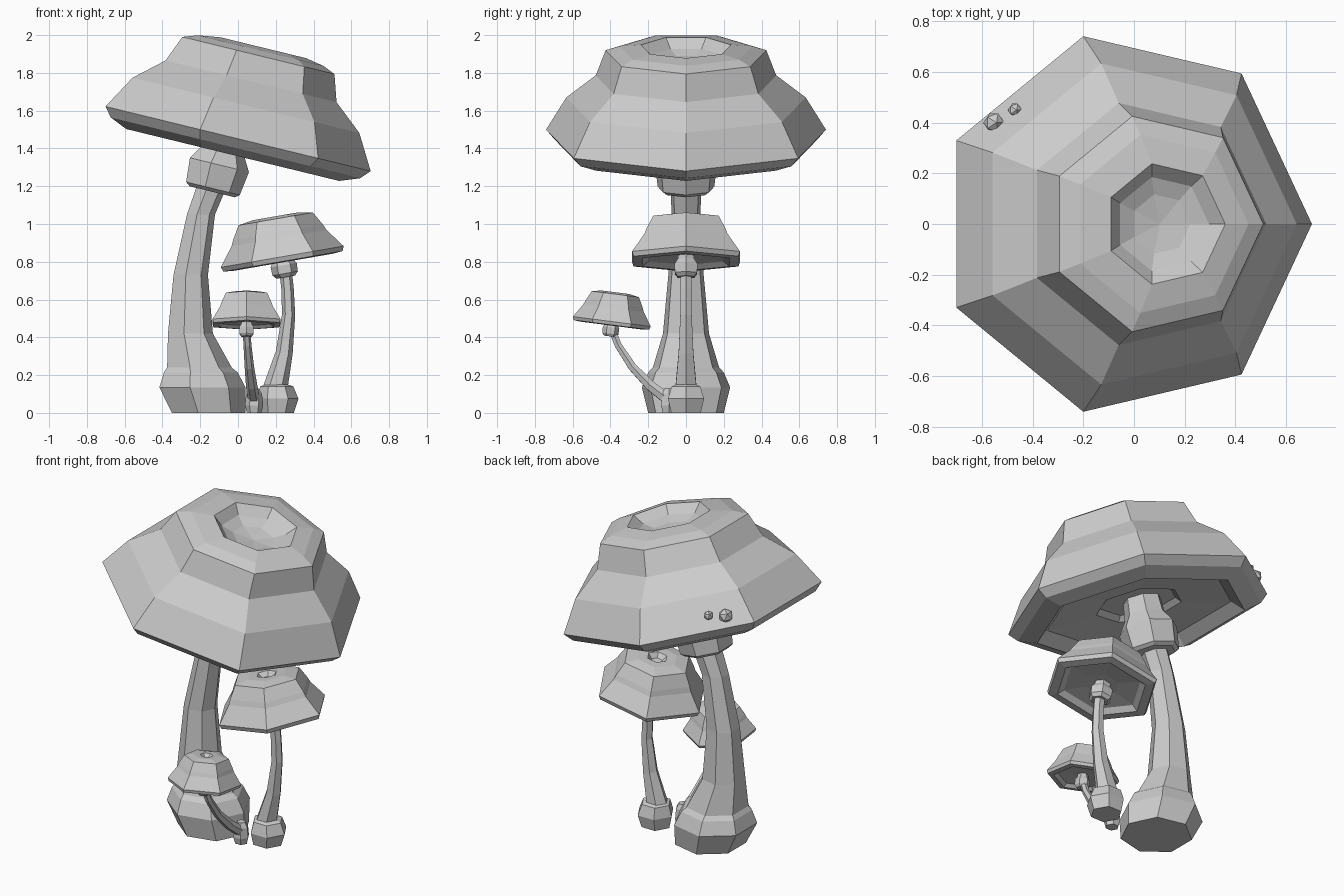
import bpy, bmesh, math
from mathutils import Matrix, Vector

if "Cube" in bpy.data.objects:
    bpy.data.objects.remove(bpy.data.objects["Cube"])


def skin(name, rings, sides, phase=0.0):
    """Skin a list of (centre, axis rotation, radius) rings into a closed flat-faced solid."""
    bm = bmesh.new()
    loops = []
    for centre, rot, r in rings:
        pts = []
        for i in range(sides):
            a = phase + 2 * math.pi * i / sides
            pts.append(bm.verts.new(Vector(centre) + rot @ Vector((r * math.cos(a), r * math.sin(a), 0))))
        loops.append(pts)
    for lo, hi in zip(loops, loops[1:]):
        for i in range(sides):
            j = (i + 1) % sides
            bm.faces.new((lo[i], lo[j], hi[j], hi[i]))
    bm.faces.new(list(reversed(loops[0])))
    bm.faces.new(loops[-1])
    bmesh.ops.remove_doubles(bm, verts=bm.verts, dist=0.0005)
    bmesh.ops.recalc_face_normals(bm, faces=bm.faces)
    me = bpy.data.meshes.new(name)
    bm.to_mesh(me)
    bm.free()
    ob = bpy.data.objects.new(name, me)
    bpy.context.collection.objects.link(ob)
    return ob


def lathe(name, frame, profile, sides, phase=0.0):
    """Profile of (radius, height, sideways shift) turned in a tilted frame."""
    rot = frame.to_3x3()
    return skin(name, [(frame @ Vector((s, 0, h)), rot, max(r, 0.0001)) for r, h, s in profile], sides, phase)


def stalk(name, path, sides, phase=0.0):
    """Path of (x, y, z, radius); each ring faces along the path."""
    pts = [Vector(p[:3]) for p in path]
    rings = []
    for i, p in enumerate(pts):
        d = pts[min(i + 1, len(pts) - 1)] - pts[max(i - 1, 0)]
        rot = Vector((0, 0, 1)).rotation_difference(d).to_matrix()
        rings.append((p, rot, path[i][3]))
    return skin(name, rings, sides, phase)


def frame(x, y, z, deg, axis):
    return Matrix.Translation((x, y, z)) @ Matrix.Rotation(math.radians(deg), 4, axis)


# large seven-sided mushroom: cap with sunken crown and hollow underside
big = frame(-0.036, 0, 1.46, 13.7, 'Y')
lathe("large_cap", big, [
    (0, 0.02, 0), (0.22, 0.02, 0), (0.25, -0.01, 0), (0.54, -0.03, 0), (0.61, -0.09, 0),
    (0.715, -0.05, 0), (0.76, 0, 0), (0.65, 0.182, 0.004), (0.49, 0.312, 0.008),
    (0.436, 0.454, 0.016), (0.36, 0.482, 0.025), (0.244, 0.50, 0.042),
    (0.19, 0.45, 0.042), (0.12, 0.425, 0.042), (0, 0.41, 0.042)], 7)
lathe("large_collar", big, [
    (0.13, -0.305, -0.035), (0.154, -0.287, -0.037), (0.169, -0.158, -0.034),
    (0.12, -0.08, -0.03), (0.11, 0.03, -0.03)], 7)

# large stem with bulbous foot
lathe("large_stem", Matrix(), [
    (0.205, 0, -0.165), (0.24, 0.135, -0.20), (0.205, 0.215, -0.207), (0.18, 0.24, -0.213),
    (0.125, 0.42, -0.258), (0.096, 0.73, -0.255), (0.078, 1.05, -0.20), (0.085, 1.22, -0.135)], 7)

# two bumps on the large cap
for k, (u, v, h, r) in enumerate([(-0.547, 0.40, 0.062, 0.043), (-0.466, 0.45, 0.08, 0.029)]):
    bm = bmesh.new()
    bmesh.ops.create_icosphere(bm, subdivisions=1, radius=r)
    me = bpy.data.meshes.new(f"cap_bump_{k + 1}")
    bm.to_mesh(me)
    bm.free()
    ob = bpy.data.objects.new(me.name, me)
    ob.matrix_world = big @ Matrix.Translation((u, v, h))
    bpy.context.collection.objects.link(ob)

# smaller six-sided caps and collars share profiles
CAP = [(0, 0.01), (0.10, 0.01), (0.23, 0.0), (0.265, -0.025), (0.32, -0.02), (0.33, 0.005),
       (0.255, 0.105), (0.242, 0.135), (0.2, 0.208), (0.12, 0.222), (0.06, 0.222), (0.035, 0.195), (0, 0.19)]
COLLAR = [(0.05, -0.105), (0.068, -0.085), (0.07, -0.04), (0.05, -0.01), (0.05, 0.02)]


def small_top(prefix, fr, s, sz, phase):
    for part, prof in (("cap", CAP), ("collar", COLLAR)):
        lathe(f"{prefix}_{part}", fr, [(r * s, h * sz, 0) for r, h in prof], 6, phase)


small_top("medium", frame(0.235, 0, 0.822, -9.8, 'Y'), 1.0, 1.0, 0)
small_top("small", frame(0.045, -0.393, 0.48, -7.3, 'X'), 0.63, 0.72, math.pi / 6)

# medium foot and stem
lathe("medium_foot", Matrix(), [
    (0.09, 0, 0.205), (0.11, 0.075, 0.21), (0.088, 0.14, 0.205), (0.06, 0.15, 0.205)], 6)
stalk("medium_stem", [
    (0.195, 0, 0.12, 0.066), (0.245, 0, 0.32, 0.045), (0.268, 0, 0.52, 0.035),
    (0.262, 0, 0.66, 0.033), (0.25, 0, 0.77, 0.033)], 6)

# small foot and curved stem
skin("small_foot", [((0.085, -0.09, z), Matrix.Identity(3), r)
                    for z, r in ((0, 0.038), (0.04, 0.048), (0.1, 0.042), (0.13, 0.025))], 6)
stalk("small_stem", [
    (0.085, -0.08, 0.06, 0.034), (0.072, -0.19, 0.145, 0.03), (0.06, -0.285, 0.245, 0.025),
    (0.05, -0.36, 0.36, 0.021), (0.045, -0.395, 0.45, 0.021)], 6)
